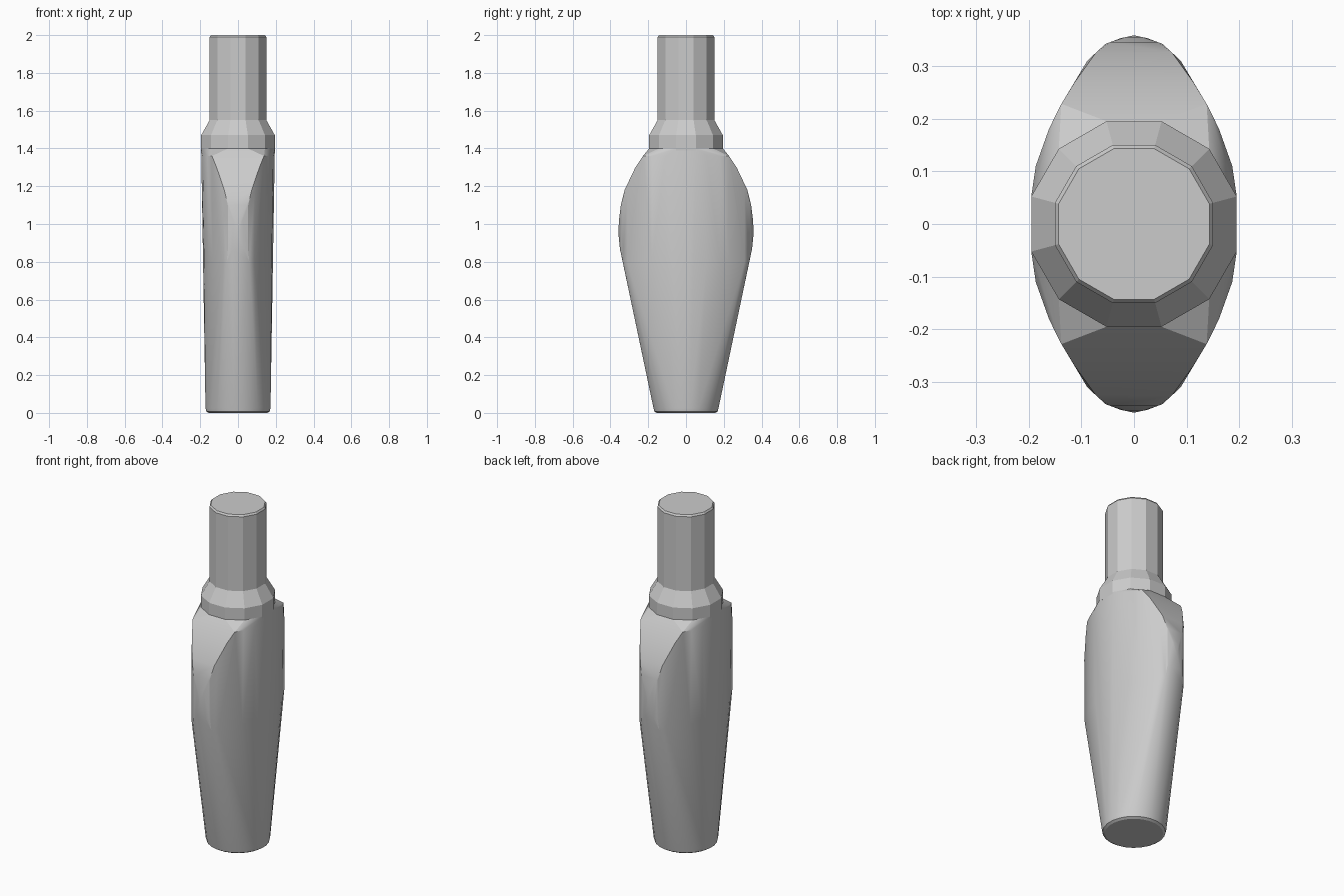
import bpy, bmesh, math

cube = bpy.data.objects.get("Cube")
if cube:
    bpy.data.objects.remove(cube)

grey = bpy.data.materials.new("light_grey")
grey.use_nodes = True
grey.diffuse_color = (0.6, 0.6, 0.6, 1)
grey.node_tree.nodes["Principled BSDF"].inputs["Base Color"].default_value = (0.6, 0.6, 0.6, 1)


def finish(bm, name, angle):
    bmesh.ops.recalc_face_normals(bm, faces=bm.faces)
    mesh = bpy.data.meshes.new(name)
    bm.to_mesh(mesh)
    bm.free()
    obj = bpy.data.objects.new(name, mesh)
    bpy.context.collection.objects.link(obj)
    mesh.materials.append(grey)
    bpy.ops.object.select_all(action='DESELECT')
    obj.select_set(True)
    bpy.context.view_layer.objects.active = obj
    bpy.ops.object.shade_smooth_by_angle(angle=math.radians(angle))
    return obj


def ring(radius, z, sides=12):
    # polygon whose flats face the axes
    r = radius / math.cos(math.pi / sides)
    return [(r * math.cos((i + 0.5) * math.tau / sides),
             r * math.sin((i + 0.5) * math.tau / sides), z) for i in range(sides)]


def lathe(name, profile):
    bm = bmesh.new()
    rings = [[bm.verts.new(p) for p in ring(r, z)] for r, z in profile]
    for a, b in zip(rings, rings[1:]):
        for i in range(len(a)):
            j = (i + 1) % len(a)
            bm.faces.new((a[i], a[j], b[j], b[i]))
    bm.faces.new(rings[0])
    bm.faces.new(rings[-1])
    return finish(bm, name, 15)


# Pointed oval outline of the body, one quarter: (x, y)
OVAL = [(0.195, 0), (0.195, 0.055), (0.187, 0.11), (0.162, 0.18), (0.14, 0.225),
        (0.113, 0.27), (0.09, 0.31), (0.055, 0.342), (0.025, 0.353), (0, 0.358)]


def oval_section(depth, z):
    # oval cut off flat at the given depth
    taper = 0.9 + 0.1 * z / 1.4
    quarter = []
    for (x0, y0), (x1, y1) in zip(OVAL, OVAL[1:]):
        quarter.append((x0, y0))
        if y1 >= depth:
            t = (depth - y0) / (y1 - y0)
            quarter.append((x0 + t * (x1 - x0), depth))
            break
    return [(sx * x * taper, sy * y, z) for x, y in quarter for sx in (-1, 1) for sy in (-1, 1)]


# Body: skin stretched over round ends and cut oval sections
points = ring(0.155, 0, 24) + ring(0.168, 0.008, 24) + ring(0.172, 0.025, 24) + ring(0.195, 1.4)
for depth, z in [(0.335, 0.8), (0.35, 0.87), (0.358, 0.95), (0.355, 1.02), (0.345, 1.1),
                 (0.325, 1.18), (0.268, 1.3), (0.228, 1.36)]:
    points += oval_section(depth, z)
bm = bmesh.new()
for p in points:
    bm.verts.new(p)
bmesh.ops.remove_doubles(bm, verts=bm.verts, dist=0.001)
hull = bmesh.ops.convex_hull(bm, input=bm.verts)
loose = [v for v in bm.verts if not v.link_faces]
bmesh.ops.delete(bm, geom=loose, context='VERTS')
bmesh.ops.dissolve_limit(bm, angle_limit=math.radians(1), verts=bm.verts, edges=bm.edges)
finish(bm, "body", 22)

# Collar and stem
lathe("collar", [(0.195, 1.39), (0.195, 1.47), (0.15, 1.55)])
lathe("stem", [(0.15, 1.54), (0.15, 1.99), (0.143, 2.0)])
